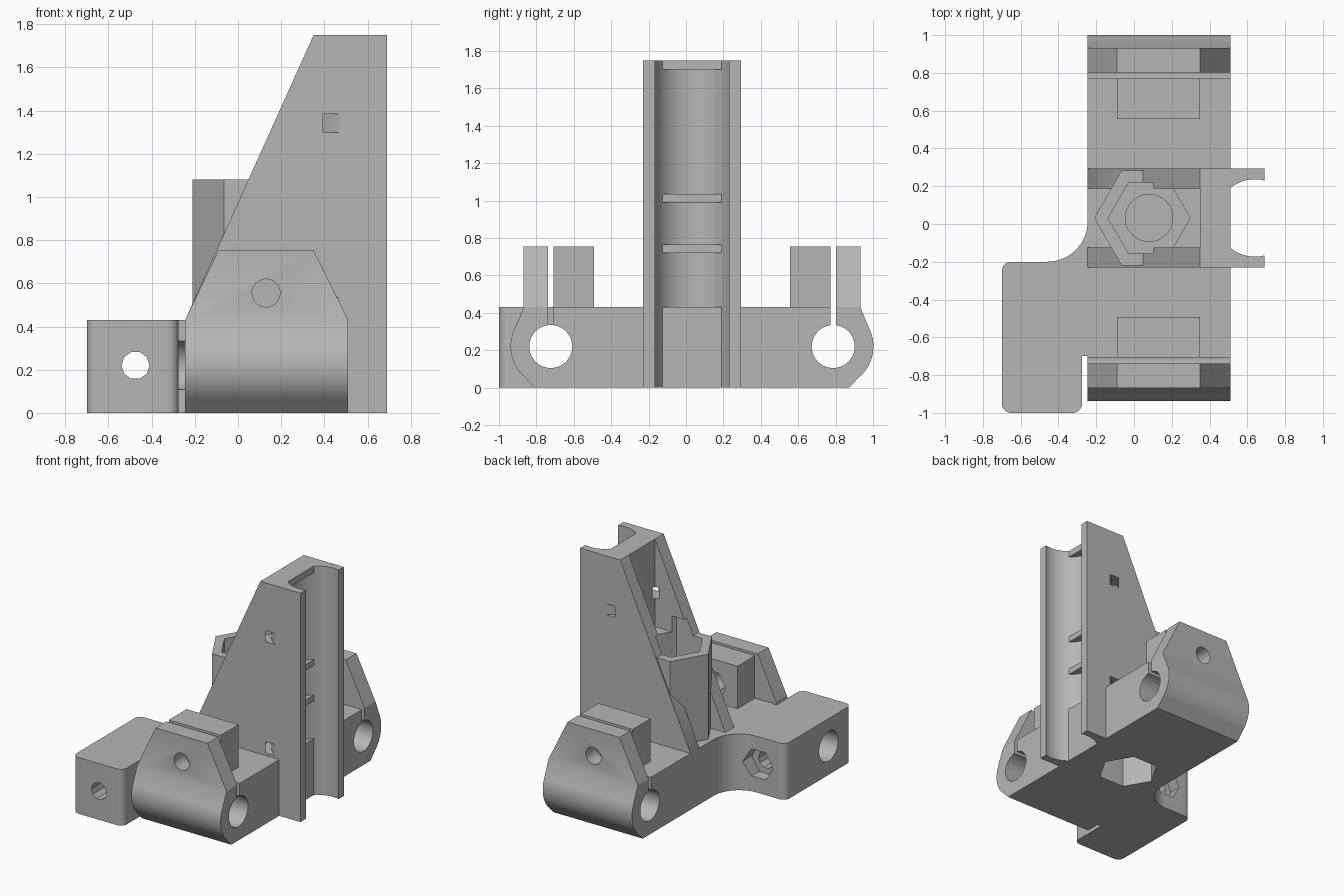
import bpy, bmesh
from math import cos, sin, pi, radians

old = bpy.data.objects.get("Cube")
if old:
    bpy.data.objects.remove(old, do_unlink=True)

grey = bpy.data.materials.new("mid grey plastic")
grey.use_nodes = True
grey.diffuse_color = (0.47, 0.47, 0.47, 1)
grey.node_tree.nodes["Principled BSDF"].inputs["Base Color"].default_value = (0.47, 0.47, 0.47, 1)

MID = 0.032       # symmetry line of the bracket in y
BASE = 0.43       # height of the base
X0, X1 = -0.245, 0.51
ROD_Z = 0.22


def prism(name, pts, axis, lo, hi):
    """Extrude a 2D outline along an axis; the outline uses the other two axes in order."""
    def place(p, d):
        return {"x": (d, p[0], p[1]), "y": (p[0], d, p[1]), "z": (p[0], p[1], d)}[axis]
    bm = bmesh.new()
    a = [bm.verts.new(place(p, lo)) for p in pts]
    b = [bm.verts.new(place(p, hi)) for p in pts]
    bm.faces.new(a)
    bm.faces.new(b)
    for i in range(len(pts)):
        j = (i + 1) % len(pts)
        bm.faces.new((a[i], a[j], b[j], b[i]))
    bmesh.ops.recalc_face_normals(bm, faces=bm.faces)
    mesh = bpy.data.meshes.new(name)
    bm.to_mesh(mesh)
    bm.free()
    mesh.materials.append(grey)
    ob = bpy.data.objects.new(name, mesh)
    bpy.context.collection.objects.link(ob)
    return ob


def arc(cx, cy, r, a0, a1, n):
    return [(cx + r * cos(radians(a0 + (a1 - a0) * i / n)),
             cy + r * sin(radians(a0 + (a1 - a0) * i / n))) for i in range(n + 1)]


def ring(cx, cy, r, n):
    return arc(cx, cy, r, 0, 360, n)[:-1]


def box(name, x, y, z):
    return prism(name, [(x[0], y[0]), (x[1], y[0]), (x[1], y[1]), (x[0], y[1])], "z", *z)


def combine(target, other, op):
    """Apply a boolean and discard the second solid."""
    mod = target.modifiers.new("bool", "BOOLEAN")
    mod.operation, mod.solver, mod.object = op, "EXACT", other
    bpy.context.view_layer.update()
    result = bpy.data.meshes.new_from_object(
        target.evaluated_get(bpy.context.evaluated_depsgraph_get()))
    target.modifiers.clear()
    target.data = result
    bpy.data.objects.remove(other, do_unlink=True)


def add(other):
    combine(body, other, "UNION")


def cut(other):
    combine(body, other, "DIFFERENCE")


# Sloped tower walls with a channel between them
body = prism("rod_clamp_bracket",
             [(X0, 0), (0.69, 0), (0.69, 1.75), (0.35, 1.75), (X0, BASE)],
             "y", MID - 0.2625, MID + 0.2625)
cut(box("channel", (-0.4, 0.35), (MID - 0.157, MID + 0.157), (BASE, 2)))

# Half-round groove down the rail, with four cross lips
cut(prism("rail_groove", ring(0.64, MID, 0.205, 64), "z", -0.1, 2))
for z0, z1 in ((0, 0.05), (0.72, 0.765), (0.99, 1.035), (1.70, 1.75)):
    add(box("groove_lip", (0.41, X1), (MID - 0.158, MID + 0.158), (z0, z1)))

# Hexagonal nut tower and the fill behind it
add(prism("nut_tower", ring(0.08, MID, 0.291, 6), "z", 0.3, 1.08))
add(box("tower_fill", (0.1, 0.37), (MID - 0.2, MID + 0.2), (0.3, 1.08)))

# Base slab with the side arm, rounded corners and concave blend
plan = ([(X1, -0.70), (X1, 0.72), (X0, 0.72)]
        + arc(-0.46, 0.015, 0.215, 0, -90, 16)
        + arc(-0.65, -0.25, 0.05, 90, 180, 6)
        + arc(-0.65, -0.95, 0.05, 180, 270, 6)
        + arc(-0.325, -0.95, 0.05, 270, 360, 6)
        + [(-0.275, -0.70)])
add(prism("base_and_arm", plan, "z", 0, BASE))

# Rod clamps at both ends
for s in (-1, 1):
    def y(d):
        return MID + s * d
    side = ([(0.6, 0), (0.84, 0)] + arc(0.755, ROD_Z, 0.215, -50, 25, 14)
            + [(0.90, BASE), (0.6, BASE)])
    add(prism("clamp_barrel", [(y(a), b) for a, b in side], "x", X0, X1))
    add(prism("clamp_jaw", [(X0, 0.4), (X1, 0.4), (X1, BASE), (0.35, 0.755),
                            (-0.09, 0.755), (X0, BASE)], "y",
              *sorted((y(0.76), y(0.90)))))
    add(box("clamp_block", (-0.09, 0.35), sorted((y(0.525), y(0.75))), (0.35, 0.755)))
    cut(box("clamp_slot", (X0 - 0.02, X1 + 0.1), sorted((y(0.74), y(0.77))), (ROD_Z, 0.9)))
    cut(prism("rod_hole", ring(y(0.755), ROD_Z, 0.115, 40), "x", -1, 1))
    cut(prism("screw_hole", ring(0.13, 0.555, 0.065, 24), "y", *sorted((y(0.45), y(1.1)))))
    cut(prism("nut_trap", ring(0.13, 0.555, 0.12, 6), "y", *sorted((y(0.45), y(0.605)))))

# Bolt hole and nut trap in the side arm
cut(prism("arm_bolt_hole", ring(-0.475, ROD_Z, 0.065, 10), "y", -1.1, 0))
cut(prism("arm_nut_trap", ring(-0.475, ROD_Z, 0.12, 6), "y", -0.29, -0.02))

# Nut pockets above and below, with a round bore between
cut(prism("upper_pocket", ring(0.08, MID, 0.217, 6), "z", 0.75, 1.2))
cut(prism("bore", ring(0.08, MID, 0.125, 32), "z", 0.42, 0.8))
cut(prism("lower_pocket", ring(0.08, MID, 0.217, 6), "z", -0.1, 0.40))

# Curved tie slots that wrap behind the groove
for z in (0.45, 1.30):
    band = arc(0.64, MID, 0.36, 90, 270, 40) + arc(0.64, MID, 0.31, 270, 90, 40)
    cut(prism("tie_slot", band, "z", z, z + 0.085))

bpy.ops.object.select_all(action="DESELECT")
body.select_set(True)
bpy.context.view_layer.objects.active = body
bpy.ops.object.shade_smooth_by_angle(angle=radians(25))
